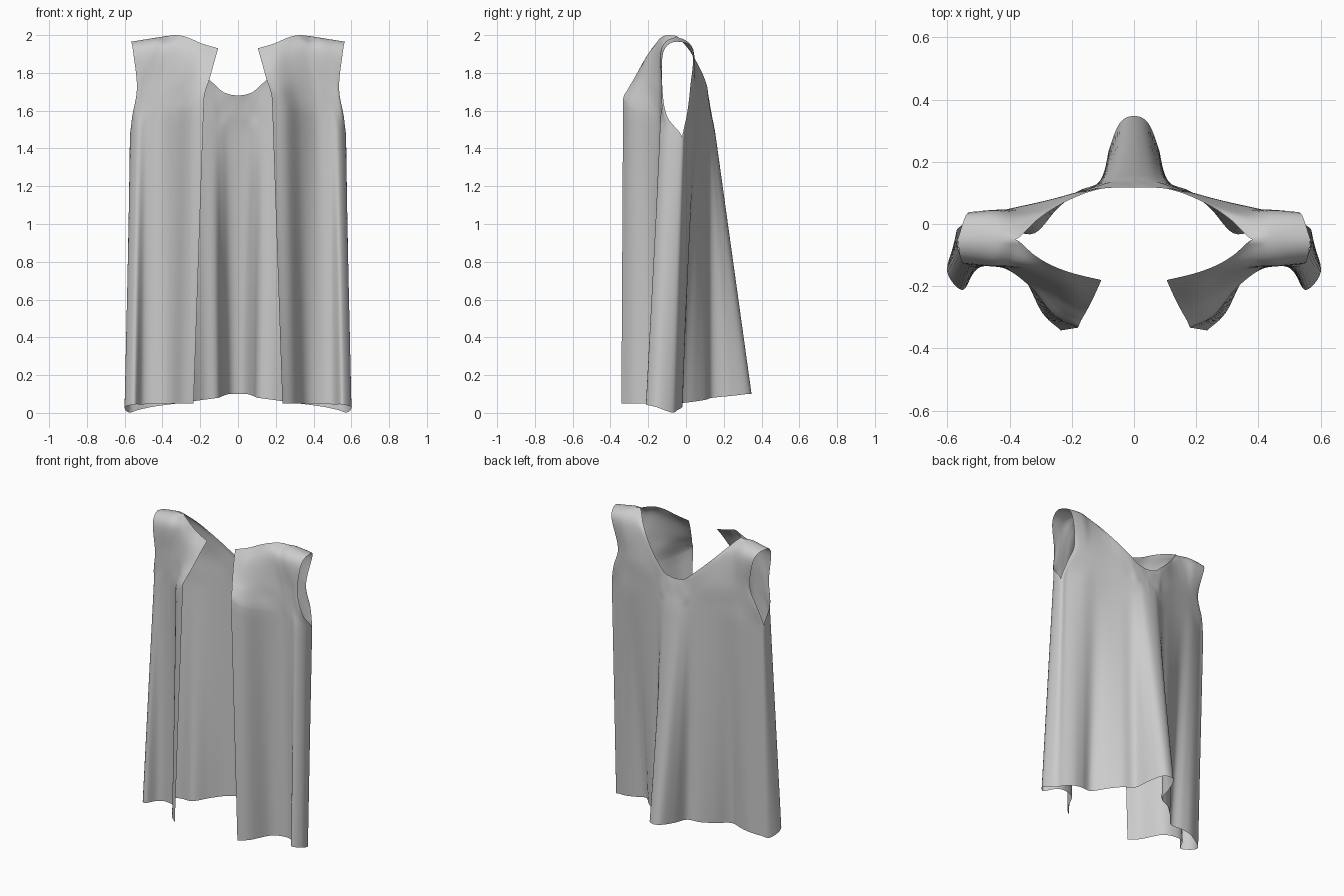
import bpy, bmesh
from mathutils import Vector

SUB = 6  # subdivisions per spline span
NECK_X, SHOULDER_Y = .38, -.05


def catmull(a, b, c, d, t):
    return 0.5 * (2*b + (c - a)*t + (2*a - 5*b + 4*c - d)*t*t + (3*b - a - 3*c + d)*t**3)


def smooth(points, first=None, last=None):
    """Dense spline through the points; optional phantom end points steer the tangents."""
    p = [Vector(q) for q in points]
    p = [first or 2*p[0] - p[1]] + p + [last or 2*p[-1] - p[-2]]
    out = [catmull(*p[i:i + 4], s / SUB) for i in range(len(p) - 3) for s in range(SUB)]
    return out + [p[-2]]


def add_grid(bm, rows):
    vs = [[bm.verts.new(p) for p in row] for row in rows]
    for r0, r1 in zip(vs, vs[1:]):
        for i in range(len(r0) - 1):
            bm.faces.new((r0[i], r1[i], r1[i + 1], r0[i + 1]))


def upper_panel(bm, hem, chest, rows, shoulder_start):
    """Panel from the chest line up to the neck and shoulder, continuing the drape below."""
    rows = [chest] + [smooth(r) for r in rows]
    # straight, evenly divided shoulder line so that front and back meet exactly
    n = 3 * SUB
    tip = rows[-1][shoulder_start + n] if shoulder_start else rows[-1][0]
    neck = Vector((NECK_X, SHOULDER_Y, 1.995))
    a, b = (neck, tip.copy()) if shoulder_start else (tip.copy(), neck)
    for k in range(n + 1):
        rows[-1][shoulder_start + k] = a.lerp(b, k / n)
    columns = []
    for i, col in enumerate(zip(*rows)):
        start = col[0] + (hem[i] - chest[i]) * 0.08
        end = 2*col[-1] - col[-2]
        if shoulder_start <= i <= shoulder_start + n:      # roll over the shoulder
            w = min(1, (col[-1].x - NECK_X) / .05)
            end.z += (col[-2].z - end.z) * w
        columns.append(smooth(col, start, end))
    add_grid(bm, list(zip(*columns)))


# half cross-sections: front opening -> side fold -> centre back
hem = smooth([
    (.235, -.342, .05), (.295, -.285, .05), (.36, -.165, .05), (.44, -.13, .05),
    (.505, -.14, .045), (.55, -.212, .045), (.60, -.155, .03), (.577, -.075, .002),
    (.53, -.045, .015), (.465, -.02, .03), (.40, -.02, .04), (.32, -.03, .05),
    (.25, .045, .06), (.18, .105, .07), (.105, .14, .08), (.08, .24, .09),
    (.045, .325, .10), (0, .347, .10)], last=Vector((-.045, .325, .10)))
chest = smooth([
    (.18, -.333, 1.66), (.255, -.295, 1.61), (.33, -.205, 1.58), (.41, -.145, 1.55),
    (.48, -.135, 1.53), (.53, -.135, 1.50), (.565, -.09, 1.48), (.57, -.02, 1.46),
    (.535, -.003, 1.46), (.485, .02, 1.46), (.43, .04, 1.46), (.35, .055, 1.46),
    (.27, .075, 1.46), (.19, .10, 1.46), (.13, .12, 1.46), (.09, .137, 1.46),
    (.05, .153, 1.46), (0, .158, 1.46)], last=Vector((-.05, .153, 1.46)))
seam = 7 * SUB

# front panel rows: opening edge -> armhole edge
front_rows = [
    [(.17, -.31, 1.71), (.235, -.275, 1.70), (.315, -.195, 1.68), (.395, -.148, 1.66),
     (.46, -.135, 1.63), (.51, -.13, 1.61), (.545, -.122, 1.59), (.56, -.10, 1.57)],
    [(.15, -.275, 1.77), (.215, -.25, 1.77), (.30, -.19, 1.77), (.385, -.145, 1.76),
     (.44, -.135, 1.75), (.49, -.13, 1.74), (.52, -.13, 1.73), (.535, -.125, 1.72)],
    [(.125, -.225, 1.86), (.20, -.21, 1.88), (.28, -.17, 1.90), (.35, -.14, 1.93),
     (.40, -.13, 1.93), (.45, -.13, 1.93), (.50, -.125, 1.92), (.555, -.12, 1.91)],
    [(.105, -.18, 1.93), (.19, -.16, 1.955), (.26, -.135, 1.985), (.32, -.10, 2.0),
     (.38, -.05, 1.995), (.44, -.05, 1.99), (.50, -.05, 1.98), (.567, -.05, 1.965)]]

# back panel rows: armhole edge -> centre back
back_rows = [
    [(.54, .005, 1.58), (.515, .015, 1.58), (.465, .03, 1.58), (.41, .045, 1.58),
     (.34, .06, 1.57), (.265, .078, 1.56), (.19, .10, 1.55), (.13, .118, 1.54),
     (.09, .132, 1.52), (.048, .145, 1.515), (0, .149, 1.515)],
    [(.495, .022, 1.72), (.47, .033, 1.72), (.43, .043, 1.72), (.38, .052, 1.72),
     (.32, .065, 1.70), (.26, .08, 1.68), (.19, .10, 1.65), (.13, .115, 1.61),
     (.09, .13, 1.58), (.045, .135, 1.57), (0, .138, 1.57)],
    [(.535, .035, 1.92), (.49, .037, 1.925), (.44, .037, 1.925), (.38, .027, 1.92),
     (.315, .04, 1.88), (.255, .065, 1.81), (.185, .095, 1.75), (.125, .113, 1.70),
     (.085, .12, 1.66), (.04, .125, 1.645), (0, .125, 1.64)],
    [(.567, -.05, 1.965), (.50, -.05, 1.98), (.44, -.05, 1.99), (.38, -.05, 1.995),
     (.315, .01, 1.93), (.25, .055, 1.86), (.18, .09, 1.79), (.12, .11, 1.735),
     (.08, .116, 1.70), (.04, .117, 1.685), (0, .117, 1.68)]]

bm = bmesh.new()
# hanging drape below the armholes
add_grid(bm, [[h.lerp(c, k / 24) for h, c in zip(hem, chest)] for k in range(25)])
# front and back yokes
upper_panel(bm, hem[:seam + 1], chest[:seam + 1], front_rows, 4 * SUB)
upper_panel(bm, hem[seam:], chest[seam:], back_rows, 0)
bmesh.ops.remove_doubles(bm, verts=bm.verts, dist=0.0005)
bmesh.ops.recalc_face_normals(bm, faces=bm.faces)

mesh = bpy.data.meshes.new("open_vest")
bm.to_mesh(mesh)
bm.free()
mesh.shade_smooth()
vest = bpy.data.objects.new("open_vest", mesh)
bpy.context.collection.objects.link(vest)
mirror = vest.modifiers.new("mirror", 'MIRROR')
mirror.use_clip = True
